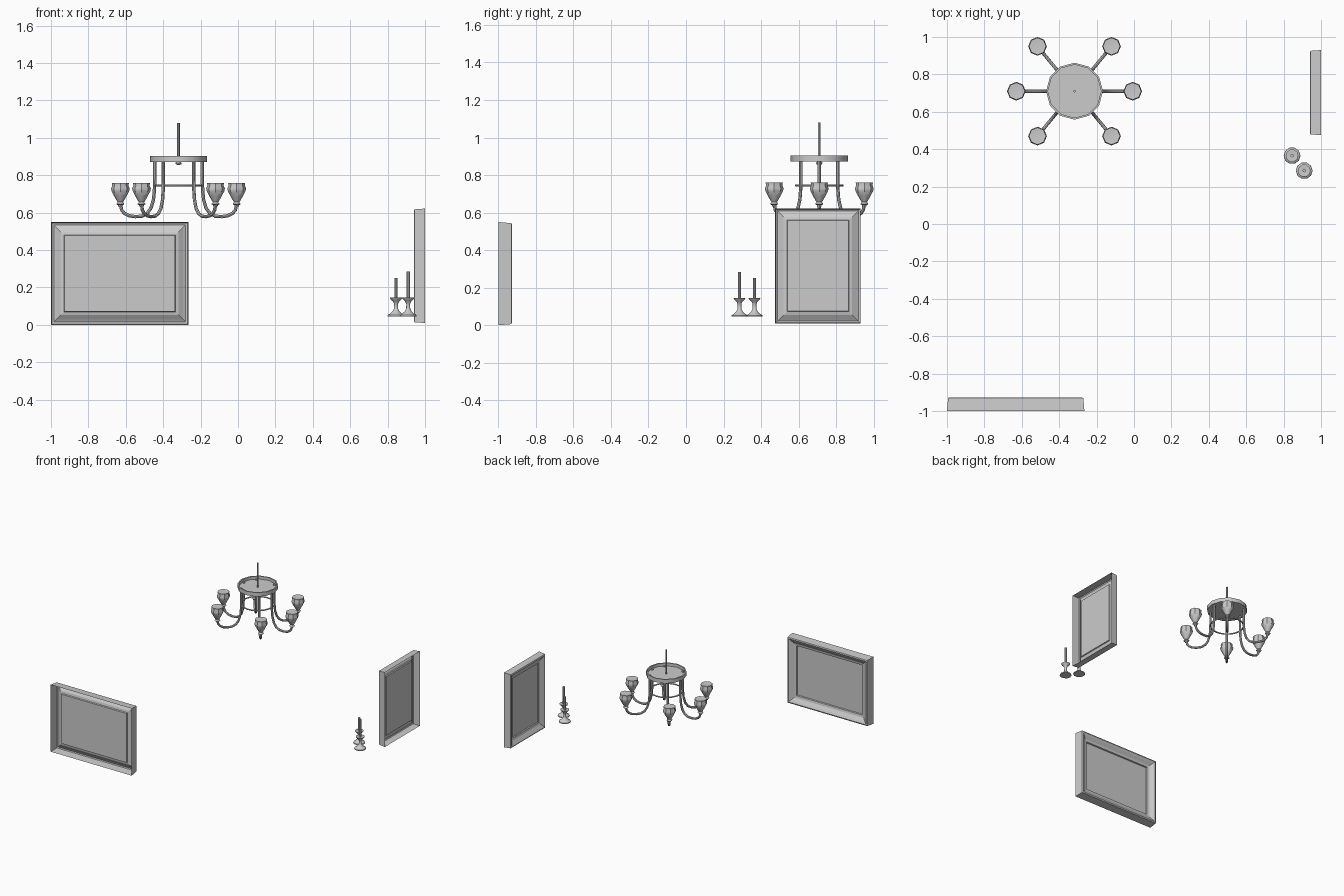
import bpy, bmesh, math
from mathutils import Vector

if "Cube" in bpy.data.objects:
    bpy.data.objects.remove(bpy.data.objects["Cube"])


def finish(bm, name, smooth=True):
    bmesh.ops.recalc_face_normals(bm, faces=bm.faces)
    me = bpy.data.meshes.new(name)
    bm.to_mesh(me)
    bm.free()
    ob = bpy.data.objects.new(name, me)
    bpy.context.collection.objects.link(ob)
    if smooth:
        bpy.ops.object.select_all(action='DESELECT')
        ob.select_set(True)
        bpy.context.view_layer.objects.active = ob
        bpy.ops.object.shade_smooth_by_angle(angle=math.radians(40))
    return ob


def lathe(name, profile, loc, sides):
    """Revolve (radius, z) points; radius 0 closes to a single point."""
    bm = bmesh.new()
    vs = [bm.verts.new((loc[0] + r, loc[1], z)) for r, z in profile]
    edges = [bm.edges.new(p) for p in zip(vs, vs[1:])]
    bmesh.ops.spin(bm, geom=vs + edges, cent=(loc[0], loc[1], 0), axis=(0, 0, 1),
                   angle=2 * math.pi, steps=sides, use_merge=True)
    bmesh.ops.remove_doubles(bm, verts=bm.verts, dist=0.0003)
    return finish(bm, name)


def tube(name, pts, radius, sides, closed=False):
    """Sweep a polygon along a planar path containing the vertical or level ring."""
    bm = bmesh.new()
    pts = [Vector(p) for p in pts]
    n = len(pts)
    rings = []
    for i, p in enumerate(pts):
        a = pts[i - 1] if (closed or i) else p
        b = pts[(i + 1) % n] if (closed or i < n - 1) else p
        t = (b - a).normalized()
        if closed:
            side = Vector((0, 0, 1))
        else:
            flat = pts[-1] - pts[0]
            side = Vector((-flat.y, flat.x, 0)).normalized()
        up = t.cross(side)
        rings.append([bm.verts.new(p + radius * (side * math.cos(k * math.tau / sides)
                                                 + up * math.sin(k * math.tau / sides)))
                      for k in range(sides)])
    pairs = list(zip(rings, rings[1:])) + ([(rings[-1], rings[0])] if closed else [])
    for r, s in pairs:
        for k in range(sides):
            j = (k + 1) % sides
            bm.faces.new((r[k], r[j], s[j], s[k]))
    if not closed:
        bm.faces.new(rings[0])
        bm.faces.new(rings[-1])
    return finish(bm, name)


def frame(name, place, u0, u1, v0, v1, profile):
    """Mitred moulding from (inset, depth) steps; the last loop holds the panel."""
    def loop(bm, inset, d):
        return [bm.verts.new(place(u, v, d)) for u, v in
                ((u0 + inset, v0 + inset), (u1 - inset, v0 + inset),
                 (u1 - inset, v1 - inset), (u0 + inset, v1 - inset))]
    bm = bmesh.new()
    loops = [loop(bm, *p) for p in profile]
    for a, b in zip(loops, loops[1:]):
        for k in range(4):
            j = (k + 1) % 4
            bm.faces.new((a[k], a[j], b[j], b[k]))
    finish(bm, name + "_frame", smooth=False)
    bm = bmesh.new()
    bm.faces.new(loop(bm, *profile[-1]))
    finish(bm, name + "_panel", smooth=False)


# Wall picture and wall mirror
frame("picture", lambda u, v, d: (u, -1 + d, v), -1.0, -0.265, 0.0, 0.55,
      [(0, 0), (.006, .07), (.015, .073), (.03, .065), (.052, .05), (.07, .046), (.073, .036)])
frame("mirror", lambda u, v, d: (1 - d, u, v), 0.475, 0.93, 0.01, 0.622,
      [(0, 0), (.004, .056), (.012, .06), (.024, .053), (.045, .04), (.062, .036), (.065, .028)])

# Candlesticks with candles
STICK = [(0, .046), (.045, .046), (.044, .053), (.03, .062), (.018, .073), (.011, .088),
         (.010, .112), (.017, .126), (.03, .138), (.034, .146), (.012, .146), (0, .143)]
for i, (x, y, top) in enumerate(((.845, .365, .252), (.91, .285, .285))):
    lathe(f"candlestick_{i + 1}", STICK, (x, y), 10)
    lathe(f"candle_{i + 1}", [(0, .14), (.009, .14), (.009, top), (0, top)], (x, y), 8)

# Chandelier body: dish, rod, knob and ring
C = (-.318, .71)
lathe("chandelier_dish", [(0, .872), (.152, .872), (.152, .904), (.142, .904),
                          (.142, .88), (0, .88)], C, 12)
lathe("chandelier_rod", [(0, .87), (.007, .87), (.007, 1.08), (0, 1.08)], C, 6)
lathe("chandelier_knob", [(0, .855), (.014, .857), (.017, .865), (.01, .875), (0, .875)], C, 8)
tube("chandelier_ring", [(C[0] + .125 * math.cos(k * math.tau / 24),
                          C[1] + .125 * math.sin(k * math.tau / 24), .745)
                         for k in range(24)], .006, 6, closed=True)

# Arms and tulip shades
ARM = [(.127, .888), (.127, .78), (.129, .72), (.134, .67), (.147, .625), (.168, .596),
       (.197, .581), (.232, .579), (.265, .584), (.29, .597), (.304, .615), (.311, .645)]
SHADE = [(0, .632), (.011, .632), (.013, .64), (.022, .646), (.014, .656), (.02, .665),
         (.034, .69), (.047, .715), (.05, .73), (.043, .745), (.046, .76), (.038, .76), (0, .752)]
for i, deg in enumerate((0, 50.5, 129.5, 180, 230.5, 309.5)):
    c, s = math.cos(math.radians(deg)), math.sin(math.radians(deg))
    tube(f"chandelier_arm_{i + 1}", [(C[0] + r * c, C[1] + r * s, z) for r, z in ARM], .009, 8)
    lathe(f"chandelier_shade_{i + 1}", SHADE, (C[0] + .311 * c, C[1] + .311 * s), 8)
